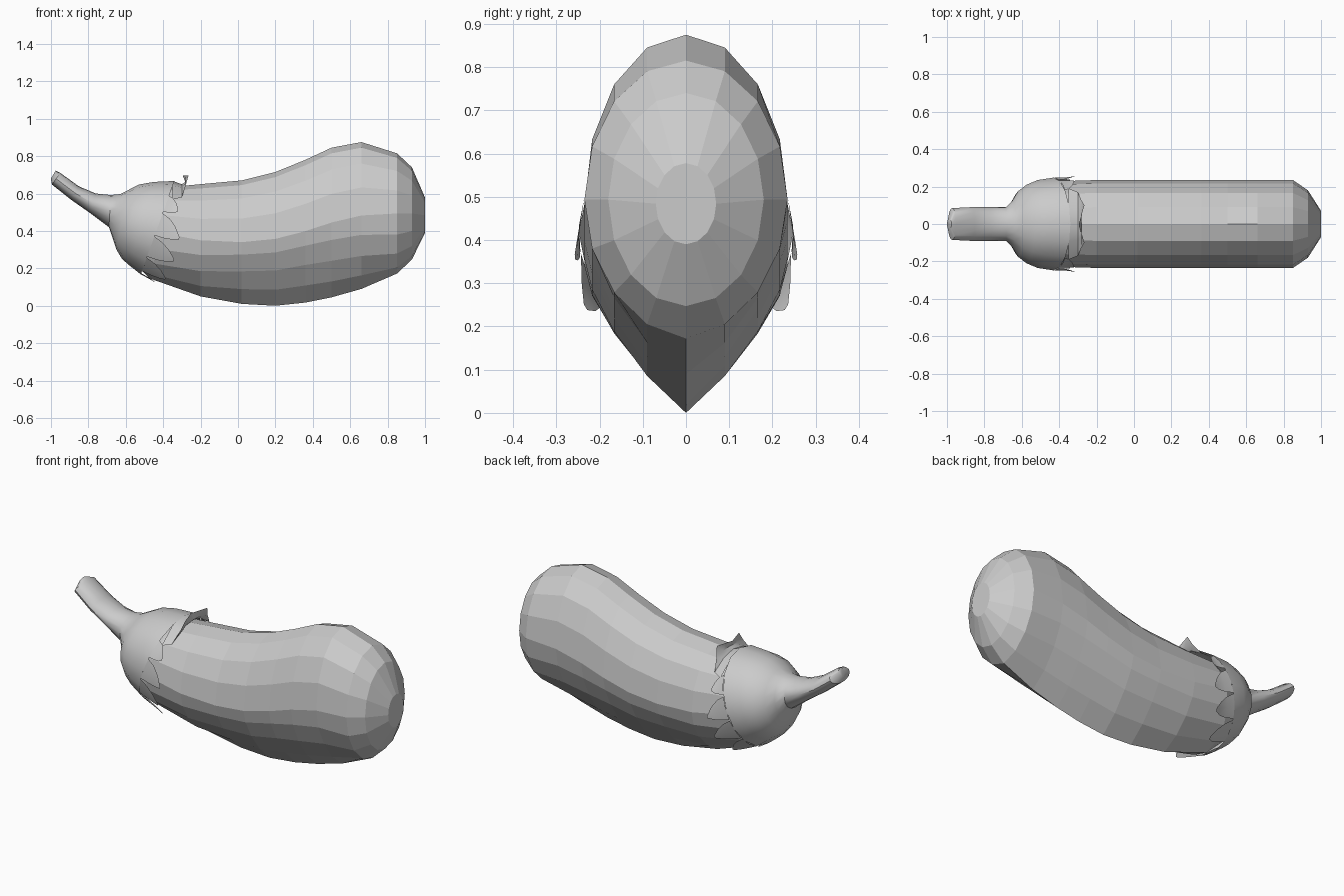
import bpy, bmesh
from math import sin, cos, pi, copysign
from mathutils import Vector

if "Cube" in bpy.data.objects:
    bpy.data.objects.remove(bpy.data.objects["Cube"])

N = 16


def ring_point(ring, a, pointed=0.0):
    """Point on a section given by its top point, bottom point and half width."""
    xt, zt, xb, zb, w = ring
    c = cos(a)
    t = c
    if c < 0:
        # blend the underside from round towards a keel
        t = c * (1 - pointed) - pointed * (1 - abs(sin(a)) ** 1.1)
    k = (1 + t) / 2
    return Vector((xb + (xt - xb) * k, w * sin(a), zb + (zt - zb) * k))


def finish(bm, name, smooth=None):
    bmesh.ops.recalc_face_normals(bm, faces=bm.faces)
    me = bpy.data.meshes.new(name)
    bm.to_mesh(me)
    bm.free()
    ob = bpy.data.objects.new(name, me)
    bpy.context.collection.objects.link(ob)
    if smooth:
        bpy.ops.object.select_all(action='DESELECT')
        ob.select_set(True)
        bpy.context.view_layer.objects.active = ob
        bpy.ops.object.shade_smooth_by_angle(angle=smooth)
    return ob


def loft(name, rings, keel=None, cap_start=True, cap_end=True, smooth=None):
    bm = bmesh.new()
    loops = []
    for i, r in enumerate(rings):
        p = keel[i] if keel else 0
        loops.append([bm.verts.new(ring_point(r, 2 * pi * j / N, p)) for j in range(N)])
    for a, b in zip(loops, loops[1:]):
        for j in range(N):
            k = (j + 1) % N
            bm.faces.new((a[j], a[k], b[k], b[j]))
    if cap_start:
        bm.faces.new(loops[0])
    if cap_end:
        bm.faces.new(loops[-1])
    return finish(bm, name, smooth)


# Fruit body: top x, top z, bottom x, bottom z, half width
body = [
    (-0.46, 0.60, -0.59, 0.26, 0.18),
    (-0.36, 0.635, -0.47, 0.145, 0.228),
    (-0.20, 0.65, -0.20, 0.05, 0.235),
    (0.02, 0.67, 0.02, 0.01, 0.235),
    (0.20, 0.715, 0.20, 0.0, 0.235),
    (0.36, 0.78, 0.36, 0.017, 0.235),
    (0.50, 0.845, 0.50, 0.045, 0.235),
    (0.66, 0.875, 0.66, 0.09, 0.235),
    (0.85, 0.815, 0.85, 0.172, 0.235),
    (0.93, 0.74, 0.93, 0.247, 0.18),
    (1.0, 0.578, 1.0, 0.39, 0.07),
]
loft("fruit_body", body, keel=[0, .1, .4, .6, .6, .6, .5, .4, .1, 0, 0])

# Stem flowing into the leafy cap
cap = [
    (-0.975, 0.722, -1.0, 0.68, 0.025),
    (-0.95, 0.71, -0.995, 0.648, 0.085),
    (-0.85, 0.638, -0.89, 0.565, 0.09),
    (-0.76, 0.60, -0.79, 0.495, 0.09),
    (-0.68, 0.592, -0.69, 0.42, 0.09),
    (-0.63, 0.597, -0.67, 0.36, 0.125),
    (-0.59, 0.617, -0.65, 0.30, 0.175),
    (-0.53, 0.648, -0.62, 0.25, 0.21),
    (-0.45, 0.662, -0.58, 0.215, 0.235),
    (-0.34, 0.667, -0.52, 0.168, 0.248),
]
loft("stem_and_cap", cap, cap_end=False, smooth=0.6)

# Ragged leaf lobes around the cap edge
edge = cap[-1]
reach = (-0.28, 0.655, -0.40, 0.105, 0.246)


def edge_point(a, k, out=0.0):
    p = ring_point(edge, a).lerp(ring_point(reach, a, 0.2 * k), k)
    return p + Vector((0, sin(a), cos(a))) * out


def lobe(bm, a, half, length, flare):
    rows = [(1.0, 0.0, 0.0), (0.85, 0.4, 0.1), (0.55, 0.75, 0.45), (0.12, 1.0, 1.0)]
    prev = None
    for width, k, f in rows:
        shift = half * 0.45 * k * k
        row = [bm.verts.new(edge_point(a + s * half * width + shift, k * length, flare * f))
               for s in (-1, 0, 1)]
        if prev:
            for i in (0, 1):
                bm.faces.new((prev[i], prev[i + 1], row[i + 1], row[i]))
        prev = row


bm = bmesh.new()
for a, half, length, flare in ((1.02, .2, .9, .01), (1.5, .24, 1.3, .012),
                               (2.0, .24, 1.2, .025), (2.52, .25, 1.0, .015)):
    lobe(bm, a, half, length, flare)
# mirror the side lobes
geo = bmesh.ops.duplicate(bm, geom=bm.verts[:] + bm.edges[:] + bm.faces[:])["geom"]
for v in geo:
    if isinstance(v, bmesh.types.BMVert):
        v.co.y *= -1
# lobe at the bottom centre
lobe(bm, pi, 0.22, 0.6, 0.005)
finish(bm, "leaf_lobes", smooth=0.6)

# Curled-up leaf on the top
bm = bmesh.new()
prev = None
for x, z, w, drop in ((-0.35, 0.667, 0.19, 0.10), (-0.30, 0.65, 0.17, 0.07),
                      (-0.28, 0.662, 0.125, 0.02), (-0.265, 0.695, 0.10, 0.0)):
    row = [bm.verts.new((x - 0.03 * (1 - abs(s)) * (z > .68), s * w, z - drop * s * s))
           for s in (-1, -.5, 0, .5, 1)]
    if prev:
        for i in range(4):
            bm.faces.new((prev[i], prev[i + 1], row[i + 1], row[i]))
    prev = row
finish(bm, "top_leaf", smooth=0.6)
